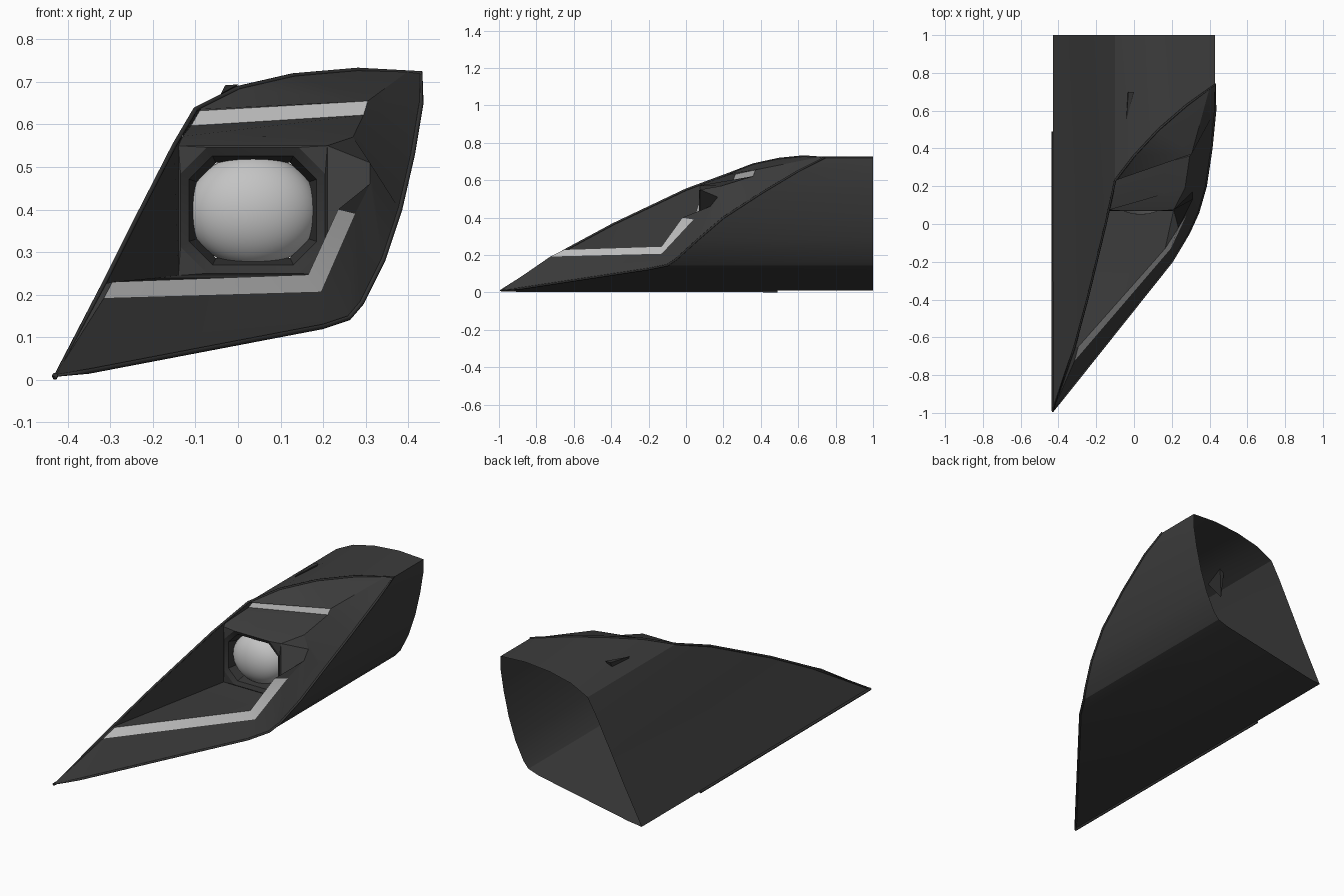
import bpy, bmesh, math
from mathutils import Vector as V

cube = bpy.data.objects.get("Cube")
if cube:
    bpy.data.objects.remove(cube, do_unlink=True)


def material(name, grey, rough=0.6):
    m = bpy.data.materials.new(name)
    m.use_nodes = True
    colour = (grey, grey, grey, 1)
    m.diffuse_color = colour
    bsdf = m.node_tree.nodes["Principled BSDF"]
    bsdf.inputs["Base Color"].default_value = colour
    bsdf.inputs["Roughness"].default_value = rough
    return m


BODY = material("charcoal", 0.045)
TRIM = material("dark_trim", 0.035)
LIGHT = material("light_grey", 0.55)


def smooth(obj, angle=30):
    bpy.ops.object.select_all(action="DESELECT")
    obj.select_set(True)
    bpy.context.view_layer.objects.active = obj
    bpy.ops.object.shade_smooth_by_angle(angle=math.radians(angle))


def panels(name, polygons, mat, inside):
    """Sheet of polygons given by their corners, facing away from a point."""
    bm = bmesh.new()
    for poly in polygons:
        bm.faces.new([bm.verts.new(p) for p in poly])
    bmesh.ops.remove_doubles(bm, verts=bm.verts, dist=0.0005)
    bm.normal_update()
    for f in bm.faces:
        if f.normal.dot(f.calc_center_median() - V(inside)) < 0:
            f.normal_flip()
    me = bpy.data.meshes.new(name)
    bm.to_mesh(me)
    bm.free()
    me.materials.append(mat)
    obj = bpy.data.objects.new(name, me)
    bpy.context.collection.objects.link(obj)
    smooth(obj)
    return obj


def bridge(a, b, closed=False):
    n = len(a)
    return [(a[i], a[(i + 1) % n], b[(i + 1) % n], b[i])
            for i in range(n if closed else n - 1)]


def tube(name, points, radius, closed=False):
    cu = bpy.data.curves.new(name, "CURVE")
    cu.dimensions = "3D"
    cu.bevel_depth = radius
    cu.bevel_resolution = 1
    cu.use_fill_caps = True
    sp = cu.splines.new("POLY")
    sp.points.add(len(points) - 1)
    for p, co in zip(sp.points, points):
        p.co = (*co, 1)
    sp.use_cyclic_u = closed
    cu.materials.append(TRIM)
    obj = bpy.data.objects.new(name, cu)
    bpy.context.collection.objects.link(obj)


# Rim of the shell: bottom, outer side, top and inner slope
tip = (-.43, -.99, .01)
outer_rim = [(.2, -.2, .125), (.26, -.1, .145), (.29, -.05, .18), (.34, .06, .28),
             (.38, .2, .4), (.41, .4, .53), (.43, .6, .65), (.43, .74, .72)]
top_rim = [(.28, .63, .728), (.13, .5, .715), (0, .36, .685), (-.1, .23, .635)]
slope_rim = [(-.15, 0, .55), (-.245, -.39, .365), (-.315, -.65, .225)]
rim = [tip, (-.35, -.89, .02)] + outer_rim + top_rim + slope_rim

# Hollow shell, open at the back
back = [(x, 1, z) for x, y, z in rim]
panels("shell", bridge(rim, back, True), BODY, (0.1, 0.9, 0.4))
tube("rim_trim", rim, .006, True)
tube("bottom_lip", [tip, (-.43, .49, .007)], .007)

# Lower light strip, bent upward at the outer end
low = [(-.315, -.725, .192), (.195, -.13, .207), (.275, .04, .39)]
high = [(-.295, -.65, .23), (.165, -.13, .247), (.235, -.02, .4)]
panels("lower_light_strip", bridge(low, high), LIGHT, (-.1, .9, .1))

# Upper light strip under the hood
brow_corner = (.27, .19, .57)
up_low = [(-.11, .25, .597), (.295, .36, .622)]
up_high = [(-.09, .265, .632), (.305, .37, .655)]
panels("upper_light_strip", bridge(up_low, up_high), LIGHT, (.1, .9, .2))

# Apron below the strip and the curved border around the outer side
side_low, side_high = (.31, .13, .46), (.31, .17, .51)
hood_end = (.4, .72, .725)
border = [low[1], low[2], side_low, side_high, brow_corner,
          up_low[1], up_high[1], hood_end]
apron = [(tip, rim[1], outer_rim[0], low[1], low[0]),
         (tip, low[0], high[0], slope_rim[-1])]
panels("apron_and_border", apron + bridge(border, outer_rim), BODY, (-.1, .9, .1))

# Recess around the lamp
bl, br = (-.14, .075, .245), (.21, .075, .245)
tl, tr = (-.14, .075, .55), (.21, .075, .55)
brow_left = (-.13, .075, .572)
panels("recess", [
    (high[0], high[1], br, bl),
    (high[1], high[2], br),
    (high[2], low[2], side_low),
    (high[2], side_low, side_high, tr, br),
    (side_high, brow_corner, tr),
    (bl, high[0], slope_rim[2]),
    (bl, slope_rim[2], slope_rim[1]),
    (bl, slope_rim[1], slope_rim[0]),
    (bl, slope_rim[0], brow_left, tl),
], BODY, (-.1, .9, .1))

# Brow over the lamp and hood above the upper strip
panels("brow", [
    (tl, tr, brow_corner, brow_left),
    (brow_left, brow_corner, up_low[1], up_low[0]),
    (brow_left, up_low[0], up_high[0], top_rim[3]),
], BODY, (.1, .9, .2))
panels("hood", [
    (up_high[0], up_high[1], top_rim[2], top_rim[3]),
    (up_high[1], top_rim[1], top_rim[2]),
    (up_high[1], hood_end, top_rim[0], top_rim[1]),
    (hood_end, outer_rim[-1], top_rim[0]),
], BODY, (.1, .9, .2))


# Eight-sided lamp frame, sloping inward to the lens
def octagon(half_w, half_h, cut, y):
    w, h = half_w - cut, half_h - cut
    pts = [(-half_w, -h), (-w, -half_h), (w, -half_h), (half_w, -h),
           (half_w, h), (w, half_h), (-w, half_h), (-half_w, h)]
    return [(.035 + x, y, .398 + z) for x, z in pts]


lip = octagon(.17, .148, .062, .07)
middle = octagon(.15, .128, .055, .082)
throat = octagon(.132, .112, .045, .135)
plate = []
for i, corner in enumerate([bl, br, tr, tl]):
    following = [bl, br, tr, tl][(i + 1) % 4]
    a, b, c = lip[2 * i], lip[2 * i + 1], lip[(2 * i + 2) % 8]
    plate += [(corner, a, b), (corner, b, c, following)]
panels("lamp_plate", plate, BODY, (.03, 2, .4))
panels("lamp_frame", bridge(lip, middle, True) + bridge(middle, throat, True),
       TRIM, (.03, 2, .4))

# Domed lens
bpy.ops.mesh.primitive_uv_sphere_add(segments=48, ring_count=24, radius=1,
                                     location=(.035, .15, .398),
                                     rotation=(math.pi / 2, 0, 0))
lens = bpy.context.object
lens.name = "lamp_lens"
lens.scale = (.155, .133, .1)
lens.data.materials.append(LIGHT)
smooth(lens, 60)

# Small bracket showing through the roof
a, b, c, d = (-.04, .55, .672), (0, .7, .694), (-.03, .7, .692), (-.05, .65, .55)
panels("roof_bracket", [(a, b, c), (a, b, d), (b, c, d), (c, a, d)], TRIM,
       (-.03, .65, .65))
